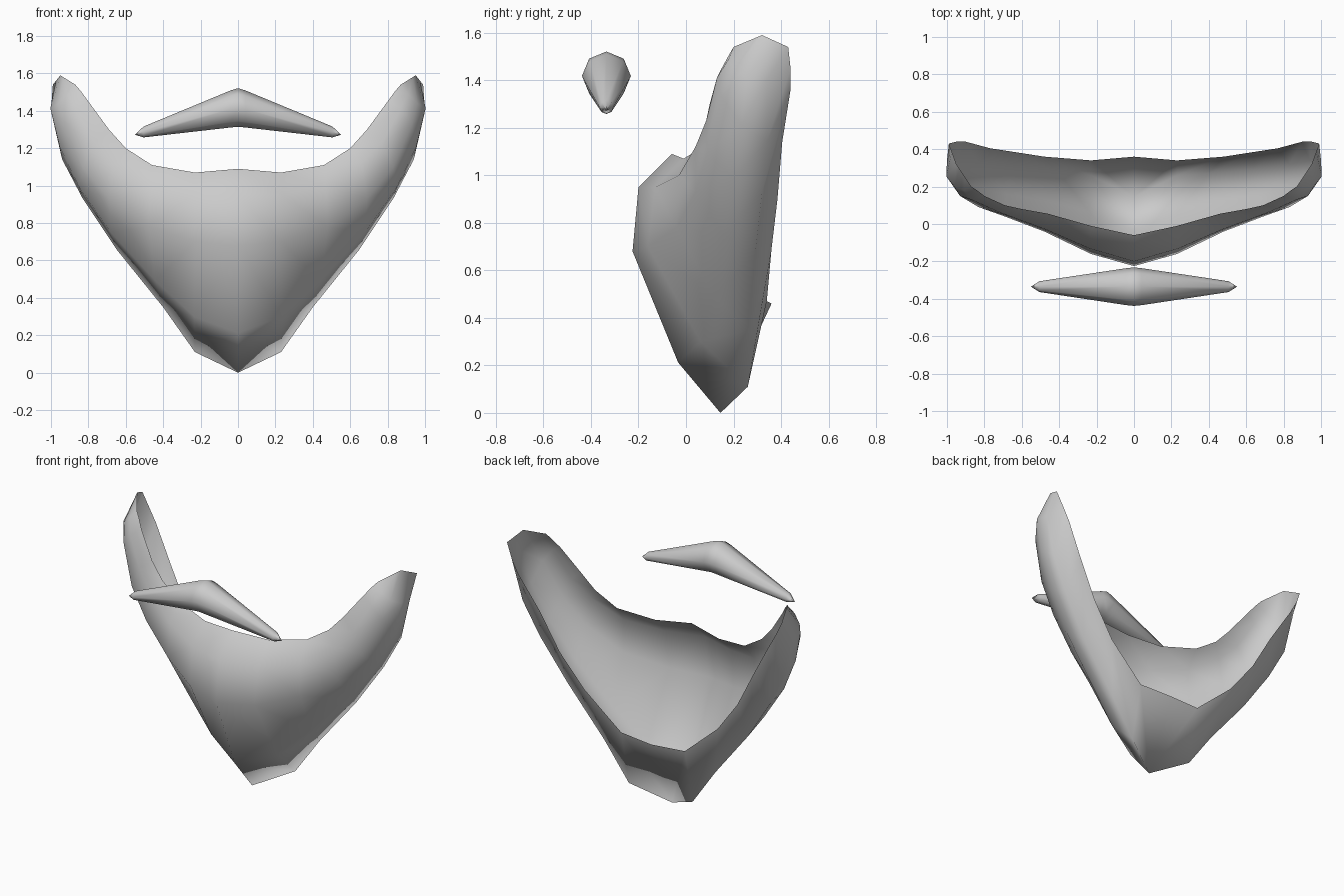
import bpy, math
from mathutils import Vector

if "Cube" in bpy.data.objects:
    bpy.data.objects.remove(bpy.data.objects["Cube"])


def make_object(name, verts, faces):
    mesh = bpy.data.meshes.new(name)
    mesh.from_pydata([tuple(v) for v in verts], [], faces)
    obj = bpy.data.objects.new(name, mesh)
    bpy.context.collection.objects.link(obj)
    mod = obj.modifiers.new("mirror", 'MIRROR')
    mod.use_clip = True
    mod.merge_threshold = 0.002
    mesh.shade_smooth()
    return obj


def grid_faces(rows, cols, wrap=False):
    n = cols if wrap else cols - 1
    return [(r * cols + c, (r + 1) * cols + c,
             (r + 1) * cols + (c + 1) % cols, r * cols + (c + 1) % cols)
            for r in range(rows - 1) for c in range(n)]


def guide(*points):
    return [Vector(p) for p in points]


# Beard guide lines, each from the middle out to the sideburn
front_rim = guide((0, -.06, 1.09), (.23, -.01, 1.07), (.46, .055, 1.11), (.6, .08, 1.2),
                  (.69, .1, 1.3), (.8, .15, 1.45), (.84, .18, 1.505))
upper = guide((0, -.2, .95), (.24, -.13, .95), (.47, -.03, 1.0), (.66, .04, 1.12),
              (.77, .085, 1.23), (.87, .13, 1.41), (.91, .18, 1.49))
bulge = guide((0, -.225, .68), (.23, -.16, .7), (.48, -.04, .78), (.69, .04, .93),
              (.83, .09, 1.1), (.93, .15, 1.33), (.96, .2, 1.44))
under = guide((0, .145, 0), (.23, .26, .11), (.4, .27, .35), (.65, .29, .66),
              (.83, .32, .93), (.94, .34, 1.14), (1.0, .34, 1.4))
back_rim = guide((0, .36, .46), (.23, .34, .47), (.48, .36, .69), (.64, .385, .9),
                 (.77, .405, 1.14), (.9, .44, 1.36), (.95, .44, 1.45))
lower = [a.lerp(b, .6) + Vector((.02 * a.x, -.03, -.06 * (1 - a.x)))
         for a, b in zip(bulge, under)]
rows = [front_rim, upper, bulge, lower, under, back_rim]

# Sideburn tip closes every guide line along a short arched edge
tip = guide((.87, .2, 1.54), (.95, .32, 1.59), (.99, .43, 1.54))
for i, row in enumerate(rows):
    t = i / 5 * 2
    k = min(int(t), 1)
    row.append(tip[k].lerp(tip[k + 1], t - k))
rows[3][-1] = tip[1]
beard = make_object("beard", [v for row in rows for v in row], grid_faces(6, 8))

# Moustache: octagonal rings shrinking to a point (x, centre z, radius)
rings = [(0, 1.418, .103), (.04, 1.41, .099), (.505, 1.287, .029), (.55, 1.273, .001)]
verts = [(x, -.335 + r * math.sin(i * math.pi / 4), z + r * math.cos(i * math.pi / 4))
         for x, z, r in rings for i in range(8)]
faces = [f[::-1] for f in grid_faces(4, 8, wrap=True)] + [tuple(range(24, 32))[::-1]]
moustache = make_object("moustache", verts, faces)
